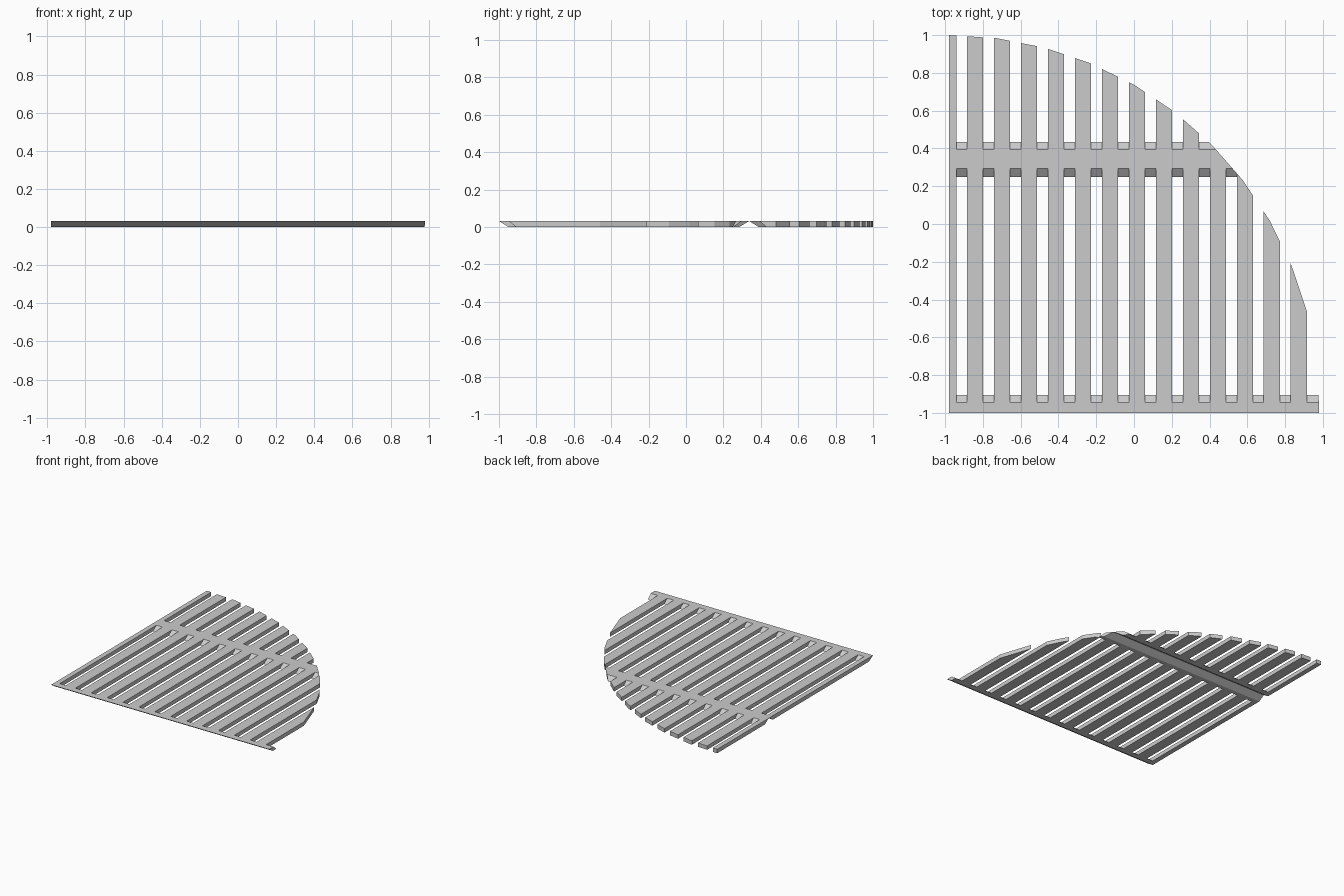
import bpy, bmesh
from math import sin, cos, radians

if "Cube" in bpy.data.objects:
    bpy.data.objects.remove(bpy.data.objects["Cube"])

H = 0.032            # grate thickness
R, CX, CY = 1.96, -0.98, -0.96
# Faceted quarter circle outline, 7.5 degrees per facet, from left to right
ARC = [(CX + R * cos(radians(a * 7.5)), CY + R * sin(radians(a * 7.5)))
       for a in range(12, -1, -1)]


def arc_y(x):
    for (xa, ya), (xb, yb) in zip(ARC, ARC[1:]):
        if x <= xb:
            return ya + (yb - ya) * max(0, x - xa) / (xb - xa)
    return CY


def arc_x(y):
    for (xa, ya), (xb, yb) in zip(ARC, ARC[1:]):
        if y >= yb:
            return xa + (xb - xa) * (ya - y) / (ya - yb)
    return CX + R


def loft(name, rings):
    """Skin a row of four-point sections running from left to right."""
    bm = bmesh.new()
    rows = [[bm.verts.new(p) for p in ring] for ring in rings]
    for a, b in zip(rows, rows[1:]):
        for i in range(4):
            j = (i + 1) % 4
            bm.faces.new((a[i], a[j], b[j], b[i]))
    bm.faces.new(rows[0])
    bm.faces.new(rows[-1])
    bmesh.ops.recalc_face_normals(bm, faces=bm.faces)
    mesh = bpy.data.meshes.new(name)
    bm.to_mesh(mesh)
    bm.free()
    ob = bpy.data.objects.new(name, mesh)
    bpy.context.collection.objects.link(ob)


def bar(name, bottom, top):
    """Slanted cross bar, trimmed by the outline at its right end."""
    prof = [(bottom[0], 0), (bottom[1], 0), (top[1], H), (top[0], H)]
    loft(name, [[(CX, y, z) for y, z in prof],
                [(arc_x(y), y, z) for y, z in prof]])


def slat(name, x0, x1, start, end=None):
    """Slat from start to end (bottom y, top y), cut by the outline."""
    xs = [x0] + [x for x, _ in ARC if x0 + 0.004 < x < x1 - 0.004] + [x1]
    rings = []
    for x in xs:
        lim = arc_y(x)
        yb, yt = (min(lim, end[0]), min(lim, end[1])) if end else (lim, lim)
        rings.append([(x, start[0], 0), (x, yb, 0),
                      (x, yt, H), (x, start[1], H)])
    loft(name, rings)


# Cross bars: front edge and the two halves meeting at a V groove
bar("front_bar", (-0.95, -0.905), (-1.0, -0.945))
bar("middle_bar_front", (0.25, 0.285), (0.295, 0.338))
bar("middle_bar_rear", (0.388, 0.433), (0.338, 0.395))

# Slats: half slat on the straight side, then a regular row
spans = [(CX, -0.94)] + [(-0.885 + 0.1429 * i, -0.80 + 0.1429 * i)
                         for i in range(13)]
for n, (x0, x1) in enumerate(spans):
    slat(f"front_slat_{n}", x0, x1, (-0.905, -0.945), (0.25, 0.295))
    if arc_y(x1) > 0.44:
        slat(f"rear_slat_{n}", x0, x1, (0.433, 0.395))
